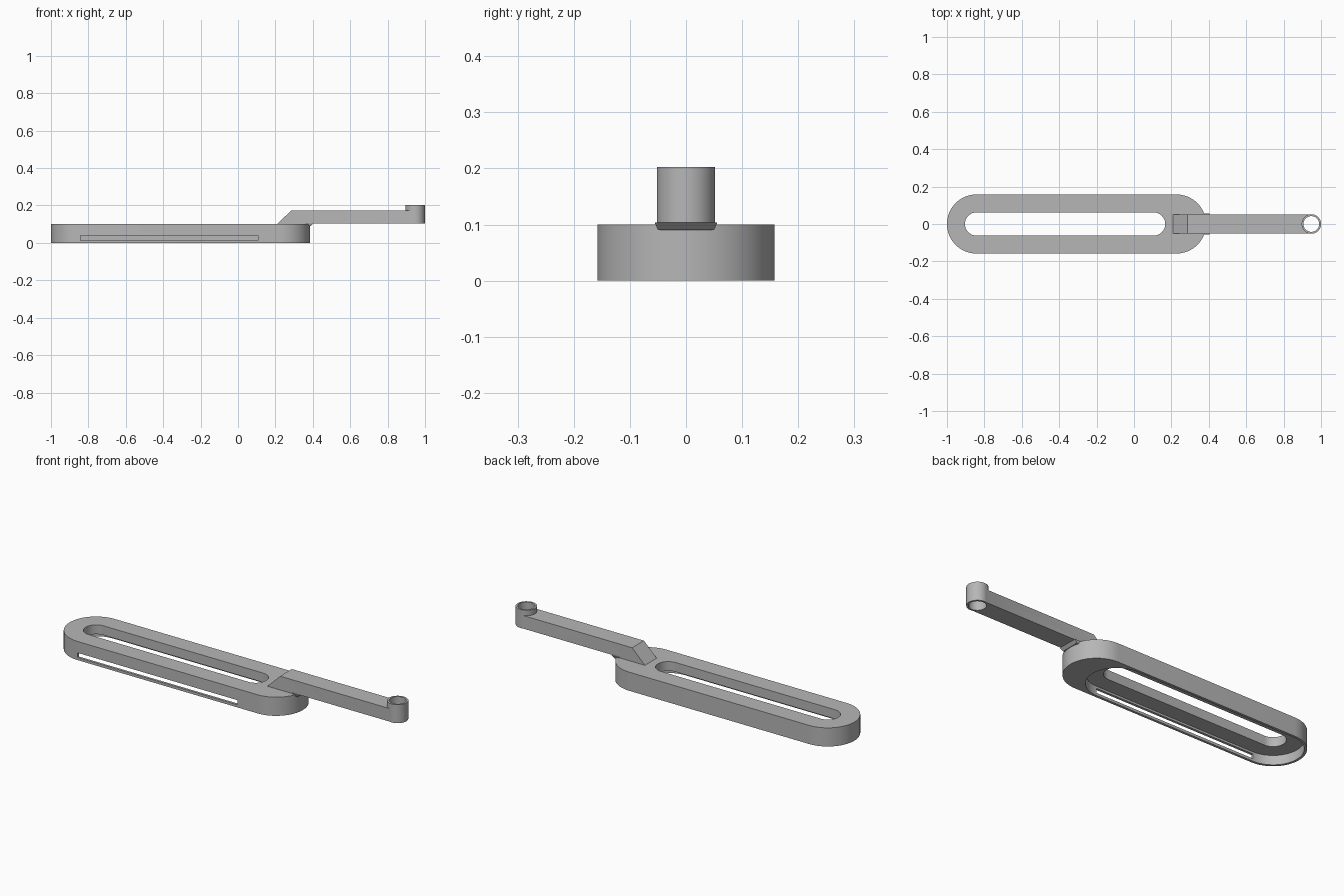
import bpy, bmesh, math
from mathutils import Vector

cube = bpy.data.objects.get("Cube")
if cube:
    bpy.data.objects.remove(cube, do_unlink=True)

grey = bpy.data.materials.new("plain grey")
grey.use_nodes = True
colour = (0.47, 0.47, 0.47, 1)
grey.diffuse_color = colour
grey.node_tree.nodes["Principled BSDF"].inputs["Base Color"].default_value = colour


def prism(name, base, offset):
    """Solid made by sweeping a flat outline along an offset."""
    bm = bmesh.new()
    face = bm.faces.new([bm.verts.new(p) for p in base])
    swept = bmesh.ops.extrude_face_region(bm, geom=[face])["geom"]
    bmesh.ops.translate(bm, vec=Vector(offset),
                        verts=[g for g in swept if isinstance(g, bmesh.types.BMVert)])
    bmesh.ops.recalc_face_normals(bm, faces=bm.faces)
    mesh = bpy.data.meshes.new(name)
    bm.to_mesh(mesh)
    bm.free()
    mesh.materials.append(grey)
    obj = bpy.data.objects.new(name, mesh)
    bpy.context.collection.objects.link(obj)
    return obj


def stadium(name, x0, x1, radius, z0, z1, steps=32):
    """Upright block with round ends centred at x0 and x1."""
    base = []
    for cx, start in ((x1, -math.pi / 2), (x0, math.pi / 2)):
        for i in range(steps + 1):
            a = start + math.pi * i / steps
            base.append((cx + radius * math.cos(a), radius * math.sin(a), z0))
    return prism(name, base, (0, 0, z1 - z0))


def cylinder(name, cx, radius, z0, z1, sides=48):
    ring = [2 * math.pi * i / sides for i in range(sides)]
    base = [(cx + radius * math.cos(a), radius * math.sin(a), z0) for a in ring]
    return prism(name, base, (0, 0, z1 - z0))


def side_profile(name, points, half_width):
    """Block with a side outline in x and z, swept across y."""
    return prism(name, [(x, -half_width, z) for x, z in points], (0, 2 * half_width, 0))


def combine(obj, other, operation):
    mod = obj.modifiers.new("combine", "BOOLEAN")
    mod.operation, mod.solver, mod.object = operation, "EXACT", other
    bpy.context.view_layer.objects.active = obj
    bpy.ops.object.modifier_apply(modifier=mod.name)
    bpy.data.objects.remove(other, do_unlink=True)


# Rounded body: long opening, hollow underside, slit in the front wall
left_end, right_end, inner_end = -0.842, 0.227, 0.105
body = stadium("slotted_body", left_end, right_end, 0.158, 0, 0.1)
combine(body, stadium("underside_hollow", left_end, inner_end, 0.145, -0.05, 0.05), "DIFFERENCE")
combine(body, stadium("long_opening", left_end, inner_end, 0.062, -0.05, 0.2), "DIFFERENCE")
slit = [(-0.843, 0.014), (0.107, 0.014), (0.107, 0.039), (-0.843, 0.039)]
cutter = prism("front_slit", [(x, -0.2, z) for x, z in slit], (0, 0.1, 0))
combine(body, cutter, "DIFFERENCE")

# Arm with sloped root, joined to a tubular eye at its tip
eye_x = 0.948
arm = side_profile("arm", [(0.208, 0.099), (0.285, 0.174), (eye_x, 0.174),
                           (eye_x, 0.104), (0.39, 0.104), (0.385, 0.099)], 0.05)
combine(arm, cylinder("eye", eye_x, 0.052, 0.104, 0.203), "UNION")
combine(arm, cylinder("eye_bore", eye_x, 0.042, 0, 0.3), "DIFFERENCE")

# Small tapered gusset where the arm leaves the body
gusset = side_profile("arm_gusset", [(0.36, 0.09), (0.388, 0.09), (0.403, 0.104), (0.36, 0.104)], 0.05)
for v in gusset.data.vertices:
    if v.co.z > 0.1:
        v.co.y *= 1.12

for obj in (body, arm, gusset):
    bpy.ops.object.select_all(action="DESELECT")
    obj.select_set(True)
    bpy.context.view_layer.objects.active = obj
    bpy.ops.object.shade_smooth_by_angle(angle=math.radians(30))
